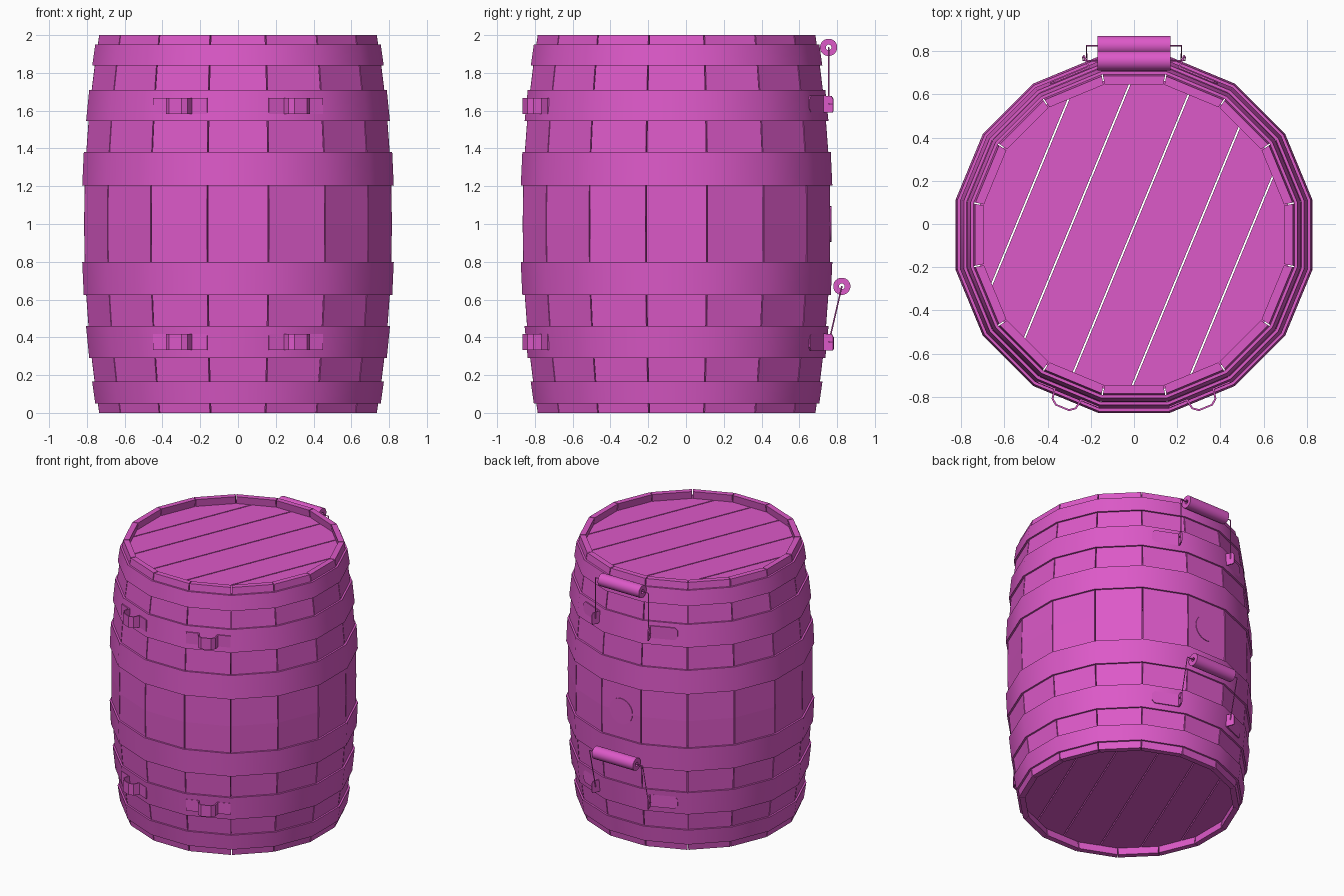
import bpy, bmesh
from math import cos, sin, tan, pi, radians
from mathutils import Matrix, Vector

if "Cube" in bpy.data.objects:
    bpy.data.objects.remove(bpy.data.objects["Cube"])

CY = -0.05            # barrel axis lies slightly toward the front
N = 16                # staves
HALF = pi / N

mat = bpy.data.materials.new("magenta")
mat.diffuse_color = (0.72, 0.10, 0.58, 1)
mat.use_nodes = True
mat.node_tree.nodes["Principled BSDF"].inputs["Base Color"].default_value = mat.diffuse_color


def apothem(z):
    return 0.815 - 0.08 * (z - 1) ** 2


def finish(name, bm, matrix=Matrix(), smooth=False):
    bmesh.ops.transform(bm, matrix=matrix, verts=bm.verts)
    bmesh.ops.recalc_face_normals(bm, faces=bm.faces)
    me = bpy.data.meshes.new(name)
    bm.to_mesh(me)
    bm.free()
    if smooth:
        me.shade_smooth()
        me.set_sharp_from_angle(angle=radians(30))
    me.materials.append(mat)
    ob = bpy.data.objects.new(name, me)
    bpy.context.collection.objects.link(ob)
    return ob


def loft(name, loops, closed=False, matrix=Matrix(), smooth=False):
    """Skin a series of equal-length vertex loops."""
    bm = bmesh.new()
    rows = [[bm.verts.new(p) for p in lp] for lp in loops]
    n = len(rows[0])
    pairs = list(zip(rows, rows[1:])) + ([(rows[-1], rows[0])] if closed else [])
    for a, b in pairs:
        for i in range(n):
            j = (i + 1) % n
            bm.faces.new((a[i], a[j], b[j], b[i]))
    if not closed:
        bm.faces.new(rows[0])
        bm.faces.new(rows[-1])
    return finish(name, bm, matrix, smooth)


def lathe(name, profile, sides, matrix):
    loops = []
    for k in range(sides):
        a = 2 * pi * (k + 0.5) / sides
        loops.append([(r * cos(a), r * sin(a), z) for r, z in profile])
    return loft(name, loops, True, matrix, True)


def extrude(name, pts, depth, matrix, smooth=False):
    """Flat outline extruded along local z, centred."""
    return loft(name, [[(x, y, h) for x, y in pts] for h in (-depth / 2, depth / 2)],
                False, matrix, smooth)


def frame(angle, a, z):
    """Barrel facet frame: x along facet, y outward, z up."""
    c, s = cos(angle), sin(angle)
    return Matrix(((s, c, 0, a * c), (-c, s, 0, CY + a * s), (0, 0, 1, z), (0, 0, 0, 1)))


FACE = Matrix(((1, 0, 0, 0), (0, 0, -1, 0), (0, 1, 0, 0), (0, 0, 0, 1)))   # outline on the facet
SIDE = Matrix(((0, 0, 1, 0), (1, 0, 0, 0), (0, 1, 0, 0), (0, 0, 0, 1)))    # outline standing off it

# Staves
levels = [0, 0.165, 0.29, 0.46, 0.625, 0.8, 1, 1.2, 1.38, 1.545, 1.71, 1.84, 2]
for k in range(N):
    loops = []
    for z in levels:
        o = apothem(z)
        i = o - 0.04
        wo, wi = o * tan(HALF) - 0.003, i * tan(HALF) - 0.003
        loops.append([(-wo, o, z), (wo, o, z), (wi, i, z), (-wi, i, z)])
    loft(f"stave_{k}", loops, matrix=frame(k * 2 * HALF, 0, 0))

# Hoops
for k, (z0, z1) in enumerate([(0.05, 0.165), (0.29, 0.46), (0.625, 0.80),
                              (1.205, 1.38), (1.545, 1.71), (1.84, 1.95)]):
    prof = [((apothem(z) + d) / cos(HALF), z)
            for z, d in ((z0, -0.002), (z0, 0.013), (z1, 0.013), (z1, -0.002))]
    lathe(f"hoop_{k}", prof, N, Matrix.Translation((0, CY, 0)))

# Lid and base planks, cut from a 16-sided disc
cuts = [-0.9, -0.52, -0.285, -0.015, 0.26, 0.49, 0.9]
n = Vector((sin(radians(67.5)), -cos(radians(67.5)), 0))
for label, zc in (("lid", 1.925), ("base", 0.075)):
    for k, (c0, c1) in enumerate(zip(cuts, cuts[1:])):
        bm = bmesh.new()
        bmesh.ops.create_cone(bm, cap_ends=True, segments=N, radius1=0.712 / cos(HALF),
                              radius2=0.712 / cos(HALF), depth=0.04,
                              matrix=Matrix.Rotation(HALF, 4, 'Z'))
        # keep the rim vertices aligned with the stave joints
        ang = min(abs(((v.co.xy.to_3d().angle(Vector((1, 0, 0)))) - HALF)) for v in bm.verts)
        if ang > 0.01:
            bmesh.ops.rotate(bm, verts=bm.verts, matrix=Matrix.Rotation(HALF, 3, 'Z'))
        for c, s in ((c0 + 0.004, -1), (c1 - 0.004, 1)):
            geom = bm.verts[:] + bm.edges[:] + bm.faces[:]
            res = bmesh.ops.bisect_plane(bm, geom=geom, plane_co=n * c, plane_no=n * s,
                                         clear_outer=True)
            edges = [e for e in res["geom_cut"] if isinstance(e, bmesh.types.BMEdge)]
            if edges:
                bmesh.ops.contextual_create(bm, geom=edges)
        finish(f"{label}_plank_{k}", bm, Matrix.Translation((0, CY, zc)))

# Bung in the back stave
circle = [(0.095 * cos(a * pi / 12), 0.095 * sin(a * pi / 12)) for a in range(24)]
extrude("bung", circle, 0.02, frame(pi / 2, 0.809, 1.0) @ FACE, True)

# Front strap loops
outer = [(-0.155, 0.006), (-0.07, 0.006), (-0.062, 0.05), (-0.035, 0.072),
         (0.035, 0.072), (0.062, 0.05), (0.07, 0.006), (0.155, 0.006)]
inner = [(0.155, -0.002), (0.062, -0.002), (0.054, 0.046), (0.031, 0.064),
         (-0.031, 0.064), (-0.054, 0.046), (-0.062, -0.002), (-0.155, -0.002)]
for zc in (0.375, 1.625):
    for s in (-1, 1):
        m = frame(-pi / 2 + s * 2 * HALF, apothem(zc) + 0.013, zc)
        extrude("strap_loop", outer + inner, 0.085, m)

# Back carrying handles: roller, wire and bent lugs
plate = [(-0.105, -0.045), (0.07, -0.045), (0.09, -0.025), (0.09, 0.025),
         (0.07, 0.045), (-0.105, 0.045)]
tab = [(0, -0.045), (0.055, -0.045), (0.06, -0.035), (0.06, 0.025), (0.05, 0.042), (0, 0.045)]
for label, zl, ry, rz in (("upper", 1.635, 0.755, 1.935), ("lower", 0.375, 0.825, 0.67)):
    lathe(f"{label}_roller", [(0.015, -0.17), (0.046, -0.17), (0.046, 0.17), (0.015, 0.17)], 20,
          Matrix.Translation((0, ry, rz)) @ Matrix.Rotation(pi / 2, 4, 'Y'))
    cu = bpy.data.curves.new(f"{label}_wire", 'CURVE')
    cu.dimensions = '3D'
    cu.bevel_depth = 0.004
    cu.bevel_resolution = 1
    cu.use_fill_caps = True
    half = [(0.22, ry, rz), (0.218, 0.757, zl), (0.236, 0.757, zl), (0.236, 0.775, zl)]
    path = [(-x, y, z) for x, y, z in reversed(half)] + half
    sp = cu.splines.new('POLY')
    sp.points.add(len(path) - 1)
    for p, co in zip(sp.points, path):
        p.co = (*co, 1)
    cu.materials.append(mat)
    bpy.context.collection.objects.link(bpy.data.objects.new(f"{label}_wire", cu))
    for s in (-1, 1):
        m = frame(pi / 2 - s * 2 * HALF, apothem(zl) + 0.013, zl)
        extrude(f"{label}_lug_plate", [(s * x, y) for x, y in plate], 0.008, m @ FACE)
        extrude(f"{label}_lug_tab", tab, 0.008, m @ Matrix.Translation((-s * 0.103, 0, 0)) @ SIDE)
